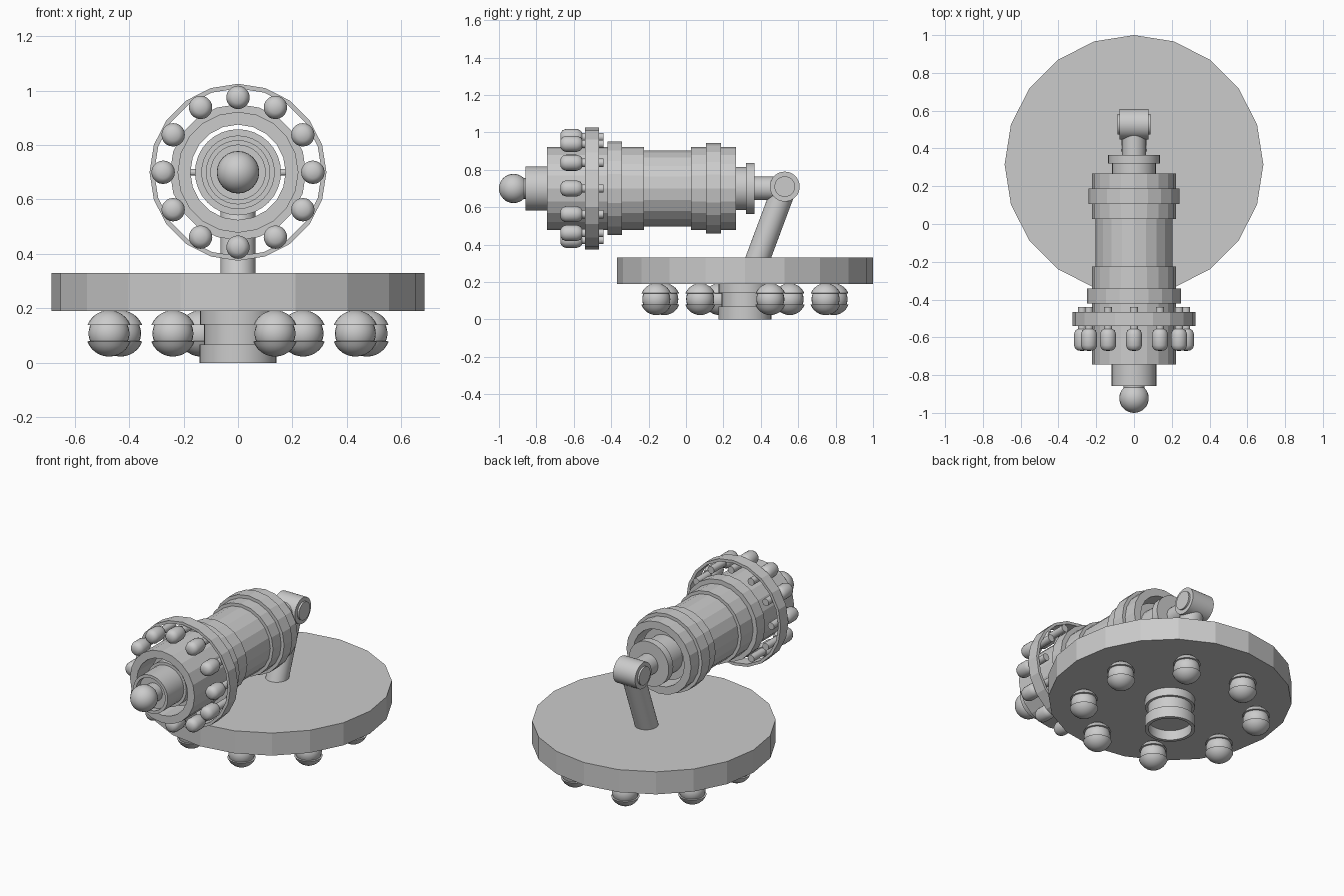
import bpy, bmesh
from math import pi, sin, cos, radians
from mathutils import Vector

if "Cube" in bpy.data.objects:
    bpy.data.objects.remove(bpy.data.objects["Cube"])

UP, FWD = Vector((0, 0, 1)), Vector((0, 1, 0))


def lathe(name, profile, origin, axis, sides=20, closed=False, smooth=False):
    """Revolve (radius, distance) points about an axis through origin."""
    axis = Vector(axis).normalized()
    u = Vector((1, 0, 0)) if abs(axis.x) < 0.9 else Vector((0, 0, 1))
    v = axis.cross(u)
    origin = Vector(origin)
    bm = bmesh.new()
    rings = []
    for r, t in profile:
        rings.append([bm.verts.new(origin + axis * t + u * r * cos(2 * pi * k / sides)
                                   + v * r * sin(2 * pi * k / sides)) for k in range(sides)])
    pairs = list(zip(rings, rings[1:]))
    if closed:
        pairs.append((rings[-1], rings[0]))
    for a, b in pairs:
        for k in range(sides):
            j = (k + 1) % sides
            bm.faces.new((a[k], a[j], b[j], b[k]))
    bmesh.ops.remove_doubles(bm, verts=bm.verts, dist=1e-5)
    bmesh.ops.recalc_face_normals(bm, faces=bm.faces)
    mesh = bpy.data.meshes.new(name)
    bm.to_mesh(mesh)
    bm.free()
    ob = bpy.data.objects.new(name, mesh)
    bpy.context.collection.objects.link(ob)
    if smooth:
        bpy.ops.object.select_all(action='DESELECT')
        ob.select_set(True)
        bpy.context.view_layer.objects.active = ob
        bpy.ops.object.shade_smooth_by_angle(angle=radians(35))
    return ob


def arc(r, centre, a0, a1, n=6):
    """Arc of a ball profile; angles are latitudes in degrees."""
    lat = [radians(a0 + (a1 - a0) * i / n) for i in range(n + 1)]
    return [(max(r * cos(a), 0), centre + r * sin(a)) for a in lat]


def copy(ob, name, offset):
    c = bpy.data.objects.new(name, ob.data)
    c.location = offset
    bpy.context.collection.objects.link(c)


# Base disc
BY = 0.315
lathe("base_disc", [(0, 0.19), (0.685, 0.19), (0.685, 0.33), (0, 0.33)], (0, BY, 0), UP)

# Hollow stepped hub under the disc
lathe("base_hub", [(0, 0.06), (0.122, 0.06), (0.122, 0), (0.142, 0), (0.142, 0.068),
                   (0.125, 0.068), (0.125, 0.14), (0.14, 0.14), (0.14, 0.195), (0, 0.195)],
      (0, BY, 0), UP, 32, smooth=True)

# Ball feet ring: grooved spheres
ball = (arc(0.085, 0.108, -90, -20) + arc(0.075, 0.108, -22, 24)
        + arc(0.085, 0.108, 22, 90))
first = None
for k in range(8):
    a = radians(16 + 45 * k)
    p = Vector((0.493 * cos(a), BY + 0.493 * sin(a), 0))
    if first is None:
        first = lathe("ball_1", ball, (0, 0, 0), UP, 24, smooth=True)
        first.location = p
    else:
        copy(first, f"ball_{k + 1}", p)

# Slanted arm and the pivot at its top
foot, pivot = Vector((0, 0.36, 0.26)), Vector((0, 0.528, 0.71))
length = (pivot - foot).length
lathe("slanted_arm", [(0, 0), (0.065, 0), (0.065, length), (0, length)],
      foot, pivot - foot, 32, smooth=True)
lathe("pivot_drum", [(0, -0.087), (0.055, -0.087), (0.055, -0.076), (0.08, -0.076),
                     (0.08, 0.076), (0.055, 0.076), (0.055, 0.087), (0, 0.087)],
      pivot, (1, 0, 0), 32, smooth=True)

# Outer barrel shell, open right through
AX = (0, 0, 0.70)
steps = [(0.222, -0.743, -0.42), (0.25, -0.42, -0.342), (0.222, -0.342, -0.225),
         (0.203, -0.225, 0.027), (0.222, 0.027, 0.107), (0.242, 0.107, 0.187),
         (0.222, 0.187, 0.267)]
shell = [(0.175, -0.743)]
for r, a, b in steps:
    shell += [(r, a), (r, b)]
shell.append((0.175, 0.267))
lathe("outer_barrel", shell, AX, FWD, 20, closed=True)

# Inner barrel with recessed front, rear flange and rod
lathe("inner_barrel", [(0, -0.82), (0.1, -0.82), (0.1, -0.858), (0.118, -0.858), (0.118, -0.70),
                       (0.135, -0.70), (0.135, -0.62), (0.158, -0.62), (0.158, -0.50),
                       (0.15, -0.50), (0.15, 0.10), (0.158, 0.10), (0.158, 0.20),
                       (0.116, 0.20), (0.116, 0.32), (0.137, 0.32), (0.137, 0.365),
                       (0.063, 0.365), (0.063, 0.50), (0, 0.50)], AX, FWD, 32, smooth=True)

# Spacer pins between the two barrels
for k, s in enumerate((-1, 1)):
    lathe(f"spacer_pin_{k + 1}", [(0, 0.14), (0.012, 0.14), (0.012, 0.19), (0, 0.19)],
          (0, -0.56, 0.70), (s, 0, 0), 12)

# Nose ball on its neck
lathe("nose_ball", arc(0.078, -0.922, -90, 45, 12) + [(0.055, -0.81), (0, -0.81)],
      AX, FWD, 24, smooth=True)

# Thin outer ring
lathe("outer_ring", [(0.308, -0.54), (0.325, -0.54), (0.325, -0.465), (0.308, -0.465)],
      AX, FWD, 20, closed=True)

# Twelve capsule bulbs with stems passing through the ring
bulb = [(0, -0.672), (0.022, -0.67), (0.036, -0.66), (0.043, -0.642), (0.043, -0.585),
        (0.036, -0.565), (0.026, -0.556), (0.022, -0.556), (0.022, -0.44), (0, -0.44)]
first = None
for k in range(12):
    a = 2 * pi * k / 12
    p = Vector((0.275 * cos(a), 0, 0.70 + 0.275 * sin(a)))
    if first is None:
        first = lathe("ring_bulb_1", bulb, (0, 0, 0), FWD, 20, smooth=True)
        first.location = p
    else:
        copy(first, f"ring_bulb_{k + 1}", p)
